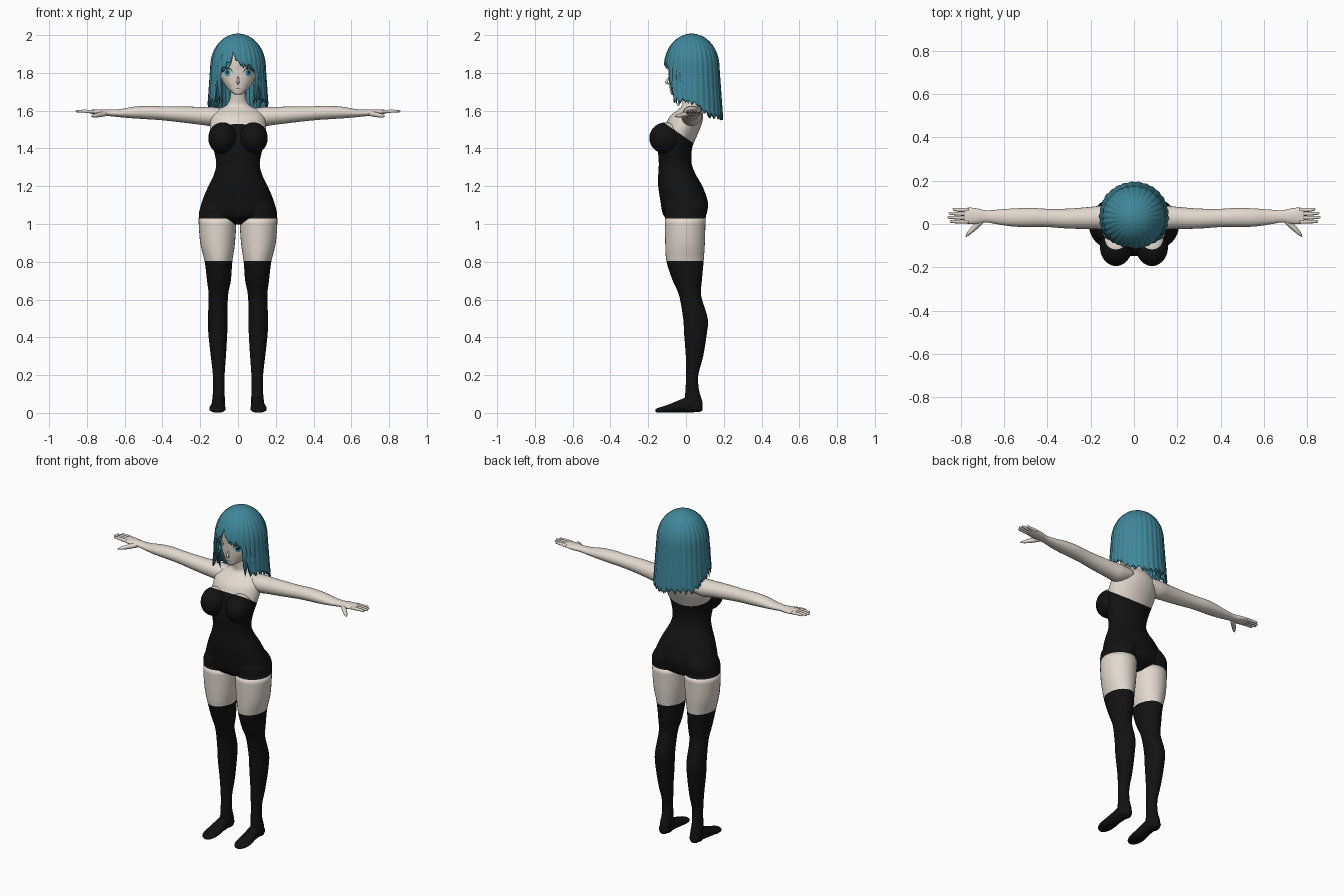
import bpy, bmesh, math, random
from mathutils import Vector
from mathutils.bvhtree import BVHTree

random.seed(4)
cube = bpy.data.objects.get("Cube")
if cube:
    bpy.data.objects.remove(cube, do_unlink=True)


def material(name, r, g, b):
    m = bpy.data.materials.new(name)
    m.use_nodes = True
    m.diffuse_color = (r, g, b, 1)
    bsdf = m.node_tree.nodes["Principled BSDF"]
    bsdf.inputs["Base Color"].default_value = (r, g, b, 1)
    bsdf.inputs["Roughness"].default_value = 0.8
    return m


SKIN = material("skin", .76, .69, .62)
BLACK = material("black_fabric", .006, .006, .006)
HAIR = material("teal_hair", .05, .24, .32)
WHITE = material("eye_white", .8, .8, .8)
IRIS = material("teal_iris", .08, .36, .45)
DARK = material("dark_lash", .015, .02, .025)
LIP = material("lip", .45, .25, .22)


def smooth(rows, steps=4):
    """Catmull-Rom resampling of tuples."""
    out = []
    last = len(rows) - 1
    for i in range(last):
        a, b, c, d = (rows[max(0, min(last, i + k))] for k in (-1, 0, 1, 2))
        for s in range(steps):
            t = s / steps
            out.append([q + .5 * t * (r - p + t * (2 * p - 5 * q + 4 * r - w + t * (3 * (q - r) + w - p)))
                        for p, q, r, w in zip(a, b, c, d)])
    return out + [list(rows[-1])]


def build(name, rings, mats, cuts=(), rule=None, caps=(True, True)):
    """Skin closed rings, cut along planes, colour the faces by a rule."""
    bm = bmesh.new()
    vs = [[bm.verts.new(p) for p in ring] for ring in rings]
    n = len(rings[0])
    for a, b in zip(vs, vs[1:]):
        for i in range(n):
            bm.faces.new((a[i], a[(i + 1) % n], b[(i + 1) % n], b[i]))
    for ring, use in zip((vs[0], vs[-1]), caps):
        if use:
            bm.faces.new(ring)
    for co, no in cuts:
        bmesh.ops.bisect_plane(bm, geom=bm.verts[:] + bm.edges[:] + bm.faces[:], plane_co=co, plane_no=no)
    bmesh.ops.recalc_face_normals(bm, faces=bm.faces[:])
    for f in bm.faces:
        f.smooth = True
        f.material_index = rule(f.calc_center_median()) if rule else 0
    me = bpy.data.meshes.new(name)
    bm.to_mesh(me)
    bm.free()
    for m in mats:
        me.materials.append(m)
    ob = bpy.data.objects.new(name, me)
    bpy.context.collection.objects.link(ob)
    return ob


def loft(name, axis, rows, mats, n=32, side=1, power=1, **kw):
    """Rows hold position along the axis, two centres and two radii."""
    rings = []
    for t, a, b, ra, rb in smooth(rows):
        ring = []
        for i in range(n):
            c, s = math.cos(math.tau * i / n), math.sin(math.tau * i / n)
            p = a + max(ra, .001) * math.copysign(abs(c) ** power, c)
            q = b + max(rb, .001) * math.copysign(abs(s) ** power, s)
            x, y, z = {"x": (t, p, q), "y": (p, t, q), "z": (p, q, t)}[axis]
            ring.append((x * side, y, z))
        rings.append(ring)
    return build(name, rings, mats, **kw)


def sweep(name, pts, widths, mat, out=(0, 0, 1), flat=1, n=10):
    """Tapered strand along a path, flattened along the out direction."""
    path = smooth([(*p, w) for p, w in zip(pts, widths)])
    rings = []
    for i, (x, y, z, w) in enumerate(path):
        tan = Vector(path[min(i + 1, len(path) - 1)][:3]) - Vector(path[max(i - 1, 0)][:3])
        u = tan.cross(Vector(out)).normalized()
        v = u.cross(tan).normalized()
        w = max(w, .0008)
        rings.append([Vector((x, y, z)) + u * w * math.cos(math.tau * k / n)
                      + v * w * flat * math.sin(math.tau * k / n) for k in range(n)])
    return build(name, rings, [mat])


# Strapless suit and upper body
neckline = (Vector((0, 0, 1.455)), Vector((0, .7, 1)))


def above_neckline(p):
    return int((p - neckline[0]).dot(neckline[1]) > 0)


loft("torso", "z", [
    (.998, 0, -.005, .03, .05), (1.03, 0, -.005, .17, .1), (1.06, 0, -.007, .2, .118),
    (1.12, 0, -.01, .19, .125), (1.2, 0, -.03, .157, .117), (1.26, 0, -.047, .128, .1),
    (1.32, 0, -.057, .115, .087), (1.4, 0, -.058, .13, .09), (1.46, 0, -.04, .142, .095),
    (1.52, 0, -.015, .148, .095), (1.57, 0, .003, .14, .088), (1.605, 0, .02, .108, .062),
    (1.63, 0, .025, .06, .045), (1.67, 0, .02, .042, .042), (1.74, 0, .015, .04, .042)],
    [BLACK, SKIN], n=48, cuts=[neckline], rule=above_neckline)

leg_rows = [
    (1.17, .09, .0, .05, .07), (1.1, .102, .0, .092, .113), (1.03, .108, -.004, .1, .108),
    (.9, .108, -.005, .092, .105), (.8, .103, -.005, .073, .098), (.7, .101, .007, .063, .077),
    (.62, .104, .022, .051, .058), (.5, .107, .05, .052, .065), (.42, .107, .05, .05, .06),
    (.3, .104, .045, .04, .046), (.2, .102, .033, .031, .032), (.12, .102, .033, .03, .036),
    (.06, .103, .04, .034, .046), (.015, .104, .045, .03, .04)]
foot_rows = [
    (.088, .104, .03, .012, .015), (.07, .104, .035, .03, .03), (.02, .104, .045, .034, .042),
    (-.03, .106, .036, .037, .034), (-.08, .108, .025, .043, .024), (-.12, .109, .018, .042, .017),
    (-.15, .108, .014, .028, .012), (-.162, .107, .012, .01, .006)]
arm_rows = [
    (.07, .03, 1.575, .05, .035), (.14, .03, 1.57, .055, .05), (.2, .028, 1.573, .051, .047),
    (.3, .025, 1.58, .046, .042), (.4, .028, 1.586, .042, .037), (.47, .03, 1.59, .044, .036),
    (.55, .03, 1.59, .042, .031), (.62, .032, 1.587, .035, .022), (.68, .035, 1.588, .028, .017),
    (.72, .036, 1.59, .035, .017), (.76, .038, 1.593, .038, .013), (.785, .038, 1.595, .033, .009)]

for label, s in (("left", 1), ("right", -1)):
    # Bust cup
    loft(label + "_bust", "z",
         [(1.455 - .083 * math.cos(k * math.pi / 10), .083, -.107,
           .074 * math.sin(k * math.pi / 10), .087 * math.sin(k * math.pi / 10)) for k in range(11)],
         [BLACK, SKIN], side=s, cuts=[neckline], rule=above_neckline)
    # Leg with shorts hem and stocking top
    loft(label + "_leg", "z", leg_rows, [BLACK, SKIN], side=s,
         cuts=[((0, 0, h), (0, 0, 1)) for h in (.805, 1.03)],
         rule=lambda p: int(.805 < p.z < 1.03))
    loft(label + "_foot", "y", foot_rows, [BLACK], n=20, side=s)
    # Arm, fingers and thumb
    loft(label + "_arm", "x", arm_rows, [SKIN], n=24, side=s)
    for k, tip in enumerate((.85, .86, .855, .838)):
        y = .011 + .018 * k
        sweep(f"{label}_finger_{k + 1}",
              [(s * .765, y, 1.594), (s * .81, y, 1.597), (s * (tip - .006), y * 1.05, 1.597),
               (s * tip, y * 1.05, 1.596)], (.009, .0085, .006, .001), SKIN)
    sweep(label + "_thumb", [(s * .7, .02, 1.585), (s * .735, -.015, 1.578), (s * .765, -.045, 1.572),
                             (s * .777, -.06, 1.57)], (.014, .013, .008, .001), SKIN)

# Head and face
head = loft("head", "z", [
    (1.682, 0, -.06, .012, .014), (1.695, 0, -.045, .032, .036), (1.72, 0, -.02, .058, .066),
    (1.76, 0, .005, .085, .096), (1.81, 0, .015, .1, .108), (1.87, 0, .02, .108, .116),
    (1.93, 0, .025, .093, .098), (1.97, 0, .03, .05, .055)], [SKIN], n=48, power=.88)
sweep("nose", [(0, -.085, 1.785), (0, -.098, 1.762), (0, -.104, 1.75), (0, -.088, 1.74)],
      (.003, .006, .007, .003), SKIN, out=(0, -1, 0))
surface = BVHTree.FromPolygons([v.co for v in head.data.vertices],
                               [tuple(p.vertices) for p in head.data.polygons])


def plate(name, cx, cz, rx, rz, lift, mat, n=24):
    """Thin oval laid on the face."""
    rings = []
    for r in (1, .7, .4, .1):
        ring = []
        for k in range(n):
            x = cx + rx * r * math.cos(math.tau * k / n)
            z = cz + rz * r * math.sin(math.tau * k / n)
            hit = surface.ray_cast(Vector((x, -1, z)), Vector((0, 1, 0)))[0]
            ring.append((x, (hit.y if hit else -.05) - lift, z))
        rings.append(ring)
    build(name, rings, [mat], caps=(False, True))


for label, s in (("left", 1), ("right", -1)):
    plate(label + "_lash", s * .058, 1.806, .028, .023, .0015, DARK)
    plate(label + "_eye_white", s * .057, 1.8, .025, .022, .003, WHITE)
    plate(label + "_iris", s * .056, 1.801, .017, .02, .0045, IRIS)
    plate(label + "_pupil", s * .056, 1.803, .007, .01, .006, DARK)
plate("mouth", 0, 1.717, .016, .0025, .002, LIP)

# Hair shell: dome, then a flaring curtain with a jagged lower edge
BASE, RISE, ARC = 1.83, .17, .15
hem = [(0, 1.835), (28, 1.82), (42, 1.77), (54, 1.64), (80, 1.62), (105, 1.6), (125, 1.555), (181, 1.545)]


def hem_height(f):
    for (a, za), (b, zb) in zip(hem, hem[1:]):
        if a <= f <= b:
            return za + (zb - za) * (f - a) / (b - a)


def shell_point(angle, z, grow=0):
    """Point on the hair surface; the angle is measured from the front."""
    drop = max(0, BASE - z) / .28
    r = math.sqrt(max(0, 1 - (max(0, z - BASE) / RISE) ** 2))
    return Vector((math.sin(angle) * (r * (.138 + .02 * drop) + grow),
                   .03 - math.cos(angle) * (r * (.138 + .02 * drop) + grow), z))


COLS, ROWS, TOOTH = 180, 24, 6
depths = [random.uniform(.0, .022) for _ in range(COLS // TOOTH)]
columns = []
for i in range(COLS):
    ang = math.tau * i / COLS
    signed = math.degrees(ang) if i <= COLS / 2 else math.degrees(ang) - 360
    low = hem_height(abs(signed)) + depths[i // TOOTH] + .022 * abs(i % TOOTH - 3) / 3
    low += .055 * math.exp(-((signed + 11) / 7) ** 2)
    phi_end = math.acos(max(0, min(1, (low - BASE) / RISE)))
    total = phi_end * ARC + max(0, BASE - low)
    col = []
    for k in range(ROWS + 1):
        d = total * (.02 + .98 * k / ROWS)
        phi = min(d / ARC, phi_end)
        z = BASE + RISE * math.cos(phi) - max(0, d - phi_end * ARC)
        col.append(shell_point(ang, z, .0018 * math.sin(ang * 30) * min(1, phi)))
    columns.append(col)
hair = build("hair_shell", list(zip(*columns)), [HAIR], caps=(True, False))
solid = hair.modifiers.new("thickness", "SOLIDIFY")
solid.thickness = .008
solid.offset = -1

# Loose locks over the sides and back
for k in range(24):
    deg = 58 + k * 244 / 23
    ang = math.radians(deg)
    low = hem_height(min(deg, 360 - deg)) + random.uniform(-.005, .03)
    pts = [shell_point(ang + lean, z, g) for lean, z, g in
           ((0, 1.84, -.004), (.02, 1.74, .001), (.04, low + .06, .002), (.07, low, random.uniform(0, .008)))]
    sweep(f"hair_lock_{k + 1}", pts, (.008, .02, .016, .001), HAIR,
          out=(math.sin(ang), -math.cos(ang), 0), flat=.3)
    # Inner layer gives the ends some depth
    sweep(f"inner_lock_{k + 1}", [shell_point(ang, z, g) for z, g in
                                  ((1.76, -.02), (low + .08, -.026), (low + .015, -.028))],
          (.015, .022, .001), HAIR, out=(math.sin(ang), -math.cos(ang), 0), flat=.4)

# Locks framing the cheeks
for label, s in (("left", 1), ("right", -1)):
    for k in range(3):
        x = .088 + .014 * k
        y = -.074 + .018 * k
        sweep(f"{label}_cheek_lock_{k + 1}",
              [(s * x, y, 1.86), (s * (x + .012), y - .004, 1.78), (s * (x + .008), y + .008, 1.7),
               (s * (x - .008), y + .03, 1.625 + .012 * k)],
              (.008, .014, .012, .001), HAIR, out=(s * .7, -.7, 0), flat=.45)

# Fringe swept from the parting
for k in range(4):
    end = .03 + .022 * k
    pts = [shell_point(math.asin(x / .14), z, .002) for x, z in
           ((-.03 + .008 * k, 1.95), (end * .35, 1.91), (end * .8, 1.86), (end, 1.825 - .009 * k))]
    sweep(f"fringe_lock_{k + 1}", pts, (.006, .016, .013, .001), HAIR, out=(.2, -1, .2), flat=.3)
for k in range(3):
    x = -.05 - .018 * k
    pts = [shell_point(math.asin(q / .14), z, .002) for q, z in
           ((-.03, 1.95), (x * .85, 1.9), (x, 1.85), (x - .008, 1.815 - .012 * k))]
    sweep(f"right_fringe_lock_{k + 1}", pts, (.006, .014, .012, .001), HAIR, out=(-.3, -1, .2), flat=.3)
